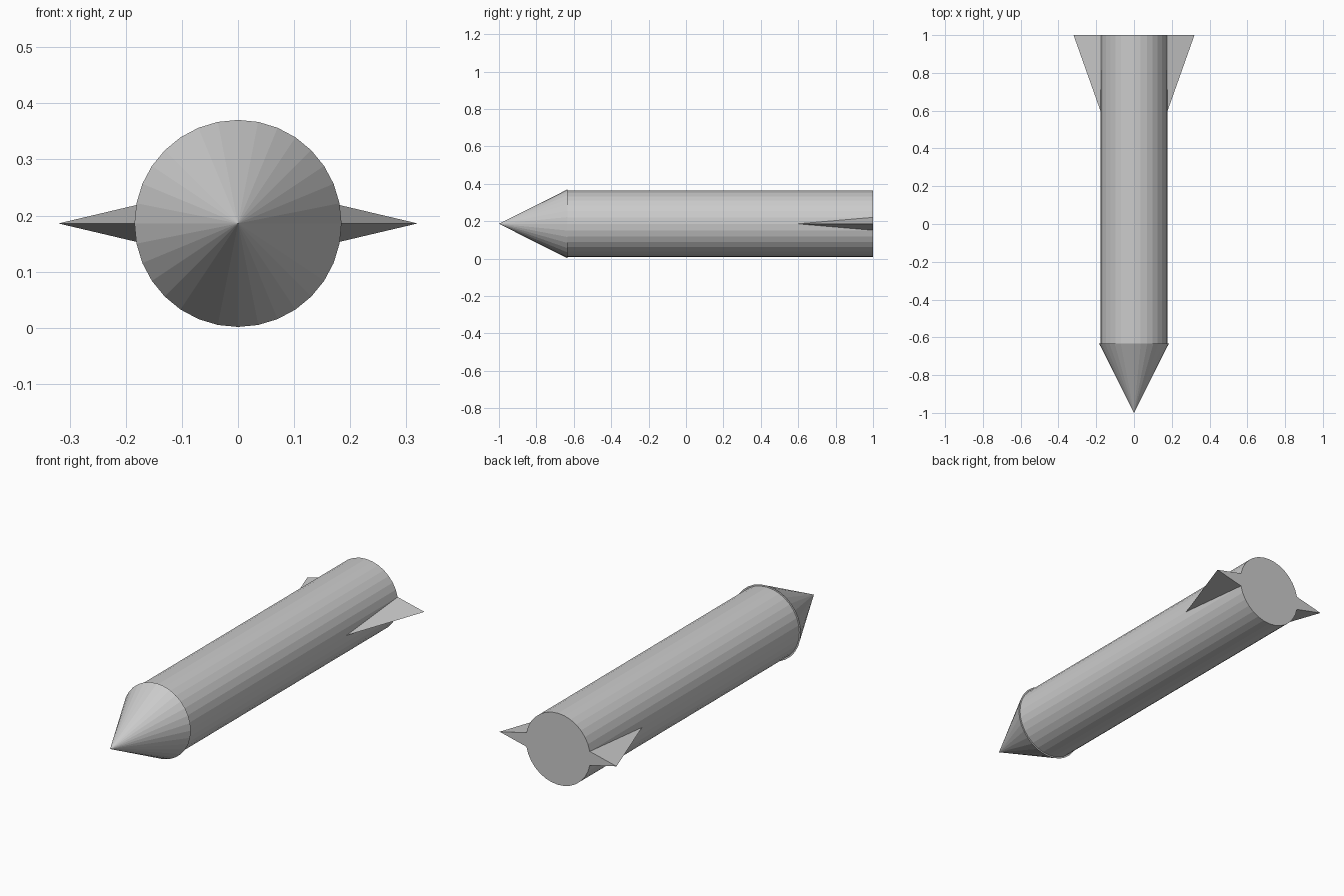
import bpy, bmesh
from math import sin, cos, pi

if "Cube" in bpy.data.objects:
    bpy.data.objects.remove(bpy.data.objects["Cube"])

SIDES = 32
AXIS_Z = 0.186          # height of the long axis
SHOULDER_Y = -0.633     # where nose meets body
FIN_Y = 0.597           # where the fins begin
BODY_R, NOSE_R, FIN_TIP = 0.177, 0.1845, 0.32


def ring(bm, radius, y):
    return [bm.verts.new((radius * cos(2 * pi * i / SIDES), y,
                          AXIS_Z + radius * sin(2 * pi * i / SIDES)))
            for i in range(SIDES)]


def finish(bm, name):
    bmesh.ops.recalc_face_normals(bm, faces=bm.faces[:])
    mesh = bpy.data.meshes.new(name)
    bm.to_mesh(mesh)
    bm.free()
    obj = bpy.data.objects.new(name, mesh)
    bpy.context.collection.objects.link(obj)
    return obj


# Body tube, with fins drawn out of the side vertices of the tail ring
bm = bmesh.new()
front, middle, tail = (ring(bm, BODY_R, y) for y in (SHOULDER_Y, FIN_Y, 1.0))
fin_points = (0, SIDES // 2)
for i, sign in zip(fin_points, (1, -1)):
    tail[i].co.x = sign * FIN_TIP

for i in range(SIDES):
    j = (i + 1) % SIDES
    bm.faces.new((front[i], front[j], middle[j], middle[i]))
    if i in fin_points:        # upper or lower fin face, split along its root
        bm.faces.new((middle[i], middle[j], tail[j]))
        bm.faces.new((middle[i], tail[j], tail[i]))
    elif j in fin_points:
        bm.faces.new((middle[i], middle[j], tail[i]))
        bm.faces.new((middle[j], tail[j], tail[i]))
    else:
        bm.faces.new((middle[i], middle[j], tail[j], tail[i]))

# Tail cap: flat fan around the axis, including the fin ends
centre = bm.verts.new((0, 1.0, AXIS_Z))
for i in range(SIDES):
    j = (i + 1) % SIDES
    if i in fin_points:
        h = tail[i - 1]
        bm.faces.new((h, tail[i], tail[j]))
        bm.faces.new((centre, h, tail[j]))
    elif j not in fin_points:
        bm.faces.new((centre, tail[i], tail[j]))
finish(bm, "body_with_fins")

# Nose cone, slightly wider than the body so it leaves a small lip
bm = bmesh.new()
base = ring(bm, NOSE_R, SHOULDER_Y)
tip = bm.verts.new((0, -1.0, AXIS_Z))
for i in range(SIDES):
    bm.faces.new((base[i], base[(i + 1) % SIDES], tip))
bm.faces.new(base)
finish(bm, "nose_cone")
